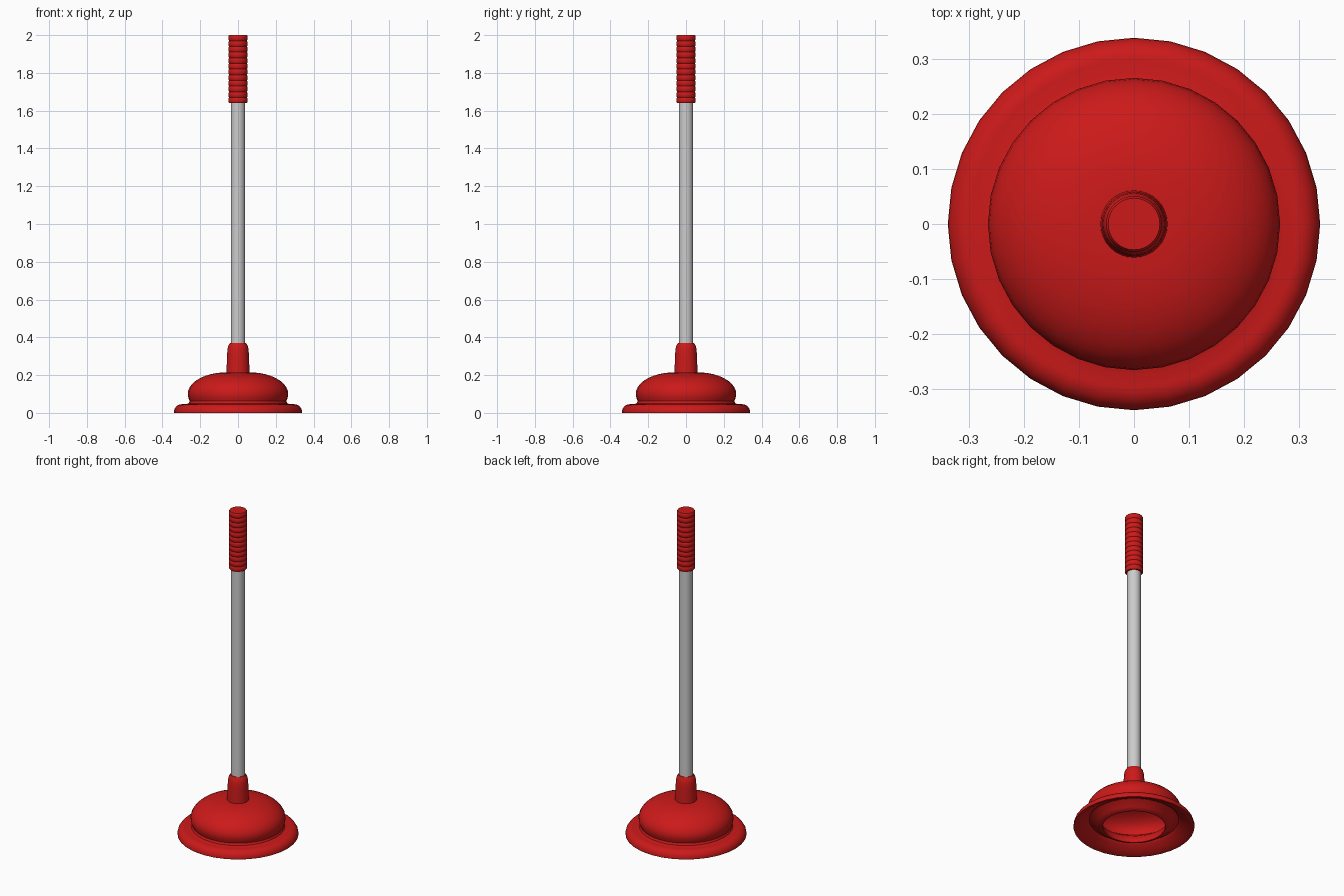
import bpy, bmesh, math

if "Cube" in bpy.data.objects:
    bpy.data.objects.remove(bpy.data.objects["Cube"])

SIDES = 32

def material(name, color):
    m = bpy.data.materials.new(name)
    m.diffuse_color = color
    m.use_nodes = True
    m.node_tree.nodes["Principled BSDF"].inputs["Base Color"].default_value = m.diffuse_color
    return m

RED = material("red_rubber", (0.6, 0.01, 0.01, 1))

def lathe(name, profile, mat=None, angle=35):
    """Revolve (radius, z) points about z; radius 0 makes a pole."""
    bm = bmesh.new()
    verts = [bm.verts.new((r, 0, z)) for r, z in profile]
    edges = [bm.edges.new(p) for p in zip(verts, verts[1:])]
    bmesh.ops.spin(bm, geom=verts + edges, cent=(0, 0, 0), axis=(0, 0, 1),
                   angle=2 * math.pi, steps=SIDES, use_duplicate=False)
    bmesh.ops.remove_doubles(bm, verts=bm.verts, dist=1e-4)
    bmesh.ops.recalc_face_normals(bm, faces=bm.faces)
    me = bpy.data.meshes.new(name)
    bm.to_mesh(me)
    bm.free()
    ob = bpy.data.objects.new(name, me)
    bpy.context.collection.objects.link(ob)
    if mat:
        me.materials.append(mat)
    bpy.context.view_layer.objects.active = ob
    for o in bpy.context.selected_objects:
        o.select_set(False)
    ob.select_set(True)
    bpy.ops.object.shade_smooth_by_angle(angle=math.radians(angle))
    return ob

def arc(cr, cz, rr, rz, a0, a1, n):
    """Elliptical arc points in the (radius, z) plane, angles in degrees."""
    steps = [math.radians(a0 + (a1 - a0) * i / n) for i in range(n + 1)]
    return [(cr + rr * math.cos(a), cz + rz * math.sin(a)) for a in steps]

# Rubber cup: socket, bulb, flange, folded inner lip and hollow dome
cup = [(0, 0.37), (0.042, 0.37), (0.051, 0.357), (0.056, 0.335), (0.058, 0.30), (0.061, 0.215)]
cup += arc(0.06, 0.10, 0.206, 0.115, 84, -10, 10)          # bulb
cup += [(0.256, 0.062), (0.262, 0.05), (0.275, 0.046)]      # crease
cup += arc(0.298, 0.005, 0.041, 0.041, 90, 0, 6)           # flange edge
cup += [(0.339, 0), (0.325, 0), (0.295, 0.018), (0.262, 0.032)]
cup += [(0.25, 0.045), (0.235, 0.04), (0.205, 0.012), (0.185, 0), (0.175, 0)]  # lip
cup += [(0.178, 0.02), (0.19, 0.05)]
cup += arc(0.05, 0.10, 0.19, 0.095, -10, 90, 8)            # inside of dome
cup += [(0, 0.195)]
lathe("rubber_cup", cup, RED)

# Shaft
lathe("shaft", [(0, 0.34), (0.038, 0.34), (0.038, 1.66), (0, 1.66)])

# Ribbed grip
RIBS, Z0, Z1 = 12, 1.64, 2.0
step = (Z1 - Z0) / RIBS
grip = [(0, Z0)]
for i in range(RIBS):
    z = Z0 + i * step
    grip += [(0.047, z), (0.051, z + 0.2 * step), (0.051, z + 0.8 * step)]
grip += [(0.047, Z1), (0, Z1)]
lathe("grip", grip, RED)
